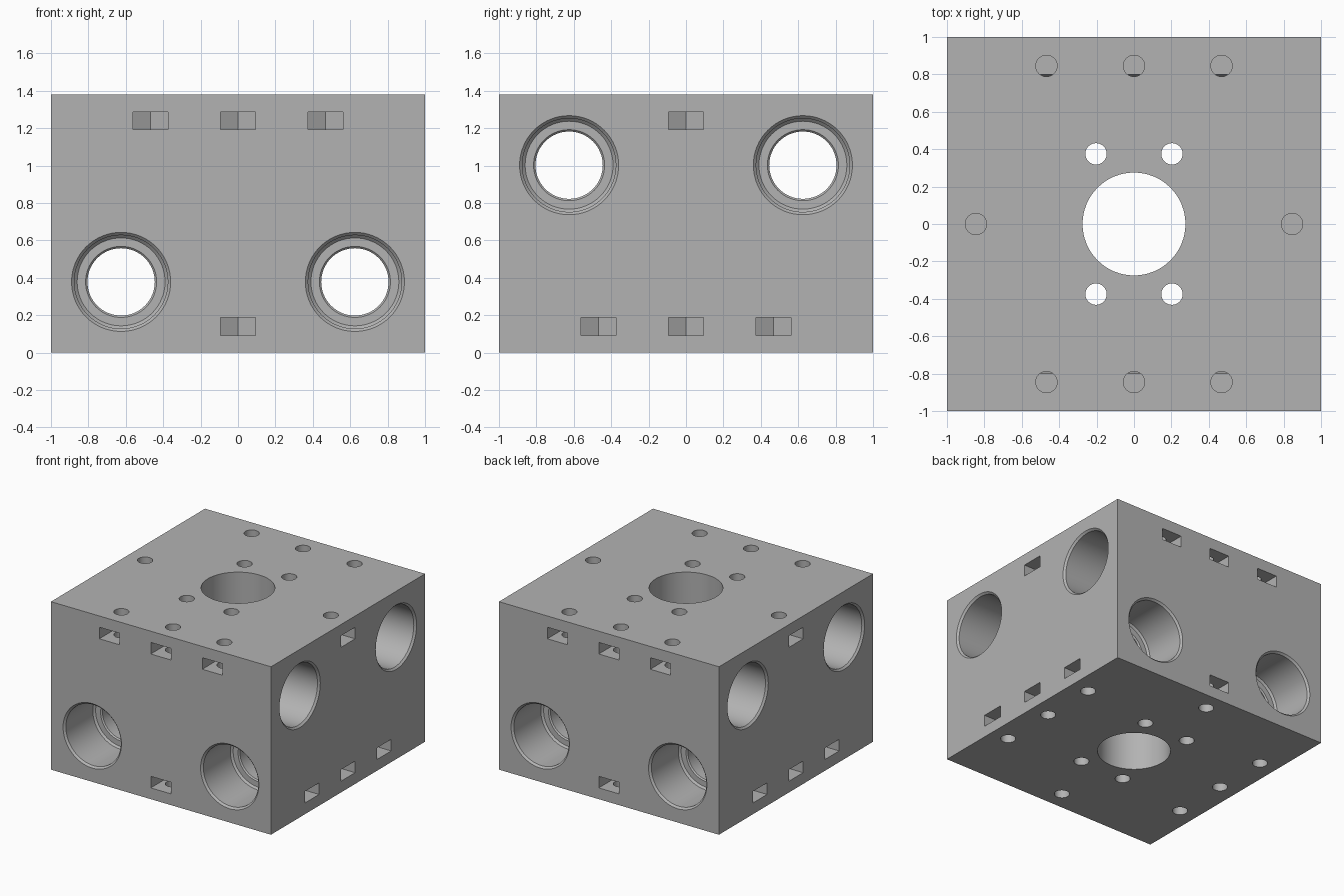
import bpy, bmesh, math
from mathutils import Matrix, Vector

cube = bpy.data.objects.get("Cube")
if cube:
    bpy.data.objects.remove(cube, do_unlink=True)

HEIGHT = 1.38
SEG = 64


def make_object(name, bm):
    bmesh.ops.recalc_face_normals(bm, faces=bm.faces)
    mesh = bpy.data.meshes.new(name)
    bm.to_mesh(mesh)
    bm.free()
    obj = bpy.data.objects.new(name, mesh)
    bpy.context.collection.objects.link(obj)
    return obj


def lathe(bm, profile, matrix):
    """Closed solid of revolution around local z from (radius, z) pairs."""
    rings = []
    for r, z in profile:
        rings.append([bm.verts.new(matrix @ Vector((r * math.cos(a), r * math.sin(a), z)))
                      for a in (math.tau * i / SEG for i in range(SEG))])
    for a, b in zip(rings, rings[1:]):
        for i in range(SEG):
            j = (i + 1) % SEG
            bm.faces.new((a[i], a[j], b[j], b[i]))
    bm.faces.new(rings[0])
    bm.faces.new(rings[-1])


def cylinder(bm, x, y, z0, z1, r):
    lathe(bm, [(r, z0), (r, z1)], Matrix.Translation((x, y, 0)))


def nut_slot(bm, angle, offset, z):
    """Slot running in from a side face to a hexagonal point."""
    w, h, seat = 0.0925, 0.0475, 0.845
    side = w / math.sqrt(3)
    outline = [(-w, -1.1), (w, -1.1), (w, side - seat), (0, 2 * side - seat), (-w, side - seat)]
    turn = Matrix.Rotation(angle, 4, 'Z')
    rings = [[bm.verts.new(turn @ Vector((x + offset, y, z + s * h))) for x, y in outline]
             for s in (-1, 1)]
    bm.faces.new(rings[0])
    bm.faces.new(rings[1])
    for i in range(len(outline)):
        j = (i + 1) % len(outline)
        bm.faces.new((rings[0][i], rings[0][j], rings[1][j], rings[1][i]))


# Main block
bm = bmesh.new()
bmesh.ops.create_cube(bm, size=1, matrix=Matrix.Translation((0, 0, HEIGHT / 2))
                      @ Matrix.Diagonal((2, 2, HEIGHT, 1)))
block = make_object("bearing_block", bm)

# Stepped bearing bores: lower pair front to back, upper pair side to side
half = [(0.28, 1.015), (0.265, 1.0), (0.25, 0.985), (0.25, 0.635),
        (0.235, 0.62), (0.19, 0.62), (0.18, 0.61)]
profile = half + [(r, -z) for r, z in reversed(half)]
bores = bmesh.new()
for s in (-1, 1):
    lathe(bores, profile, Matrix.Translation((0.625 * s, 0, 0.378)) @ Matrix.Rotation(math.pi / 2, 4, 'X'))
    lathe(bores, profile, Matrix.Translation((0, 0.625 * s, 1.002)) @ Matrix.Rotation(math.pi / 2, 4, 'Y'))

# Nut slots and screw holes, the lower set turned a quarter from the upper set
slots, holes = bmesh.new(), bmesh.new()
for top in (True, False):
    z = HEIGHT - 0.14 if top else 0.14
    span = (HEIGHT - 0.33, HEIGHT + 0.1) if top else (-0.1, 0.33)
    for k in range(4):
        angle = k * math.pi / 2
        triple = (k % 2 == 0) == top
        for offset in ((-0.468, 0, 0.468) if triple else (0,)):
            nut_slot(slots, angle, offset, z)
            p = Matrix.Rotation(angle, 3, 'Z') @ Vector((offset, -0.845, 0))
            cylinder(holes, p.x, p.y, *span, 0.057)

# Central opening with four through holes
cylinder(holes, 0, 0, -0.1, HEIGHT + 0.1, 0.275)
for sx in (-1, 1):
    for sy in (-1, 1):
        cylinder(holes, 0.203 * sx, 0.375 * sy, -0.1, HEIGHT + 0.1, 0.057)

# Cut everything out of the block
bpy.context.view_layer.objects.active = block
for name, cut in (("bore_cutter", bores), ("slot_cutter", slots), ("hole_cutter", holes)):
    cutter = make_object(name, cut)
    cutter.hide_render = True
    mod = block.modifiers.new(name, 'BOOLEAN')
    mod.operation = 'DIFFERENCE'
    mod.solver = 'EXACT'
    mod.object = cutter
    bpy.ops.object.modifier_apply(modifier=mod.name)
    bpy.data.objects.remove(cutter, do_unlink=True)

# Plain grey finish
grey = bpy.data.materials.new("plain_grey")
grey.use_nodes = True
colour = (0.45, 0.45, 0.45, 1)
grey.diffuse_color = colour
grey.node_tree.nodes["Principled BSDF"].inputs["Base Color"].default_value = colour
block.data.materials.clear()
block.data.materials.append(grey)

bpy.ops.object.select_all(action='DESELECT')
block.select_set(True)
bpy.ops.object.shade_smooth_by_angle(angle=math.radians(30))
